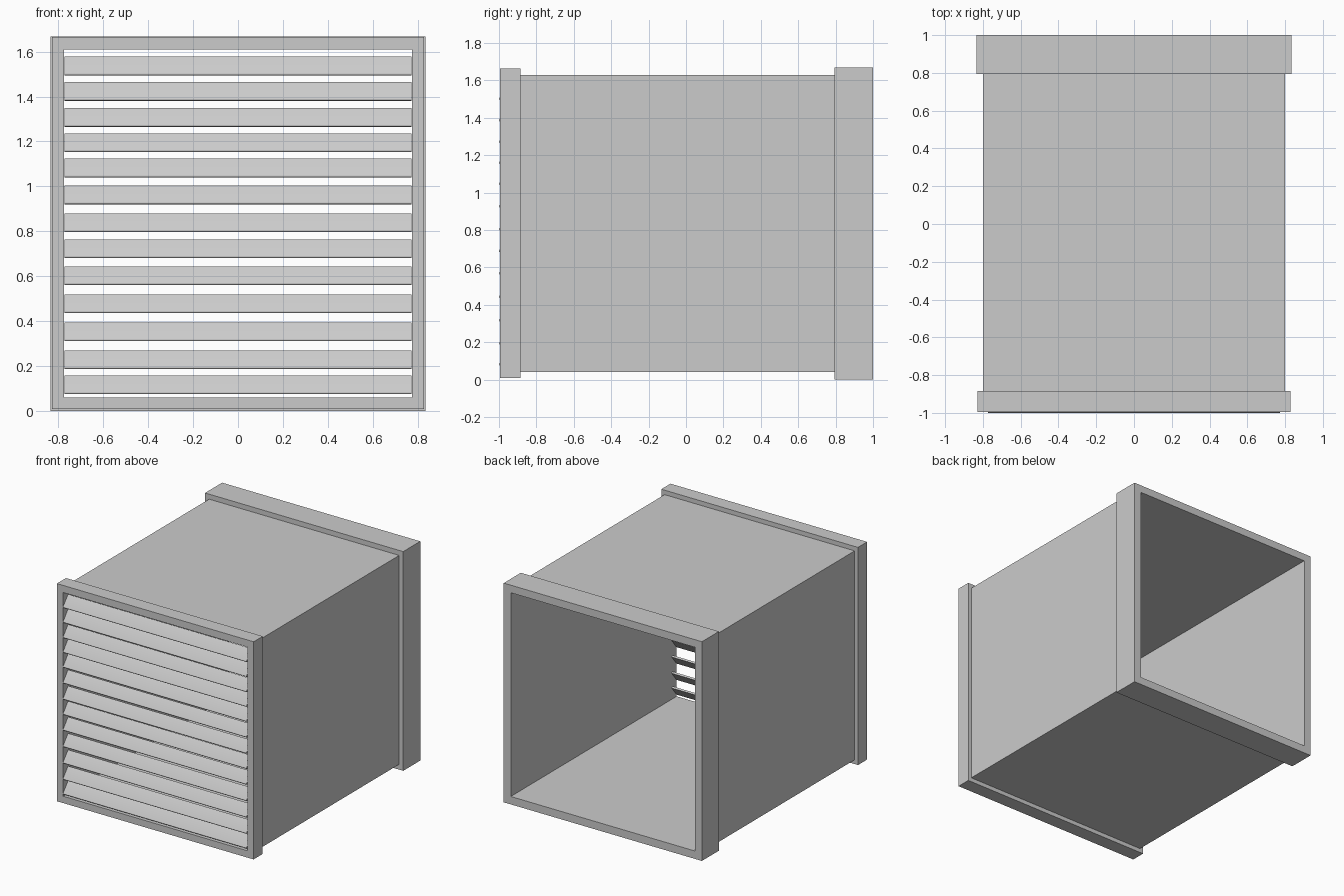
import bpy, bmesh, math

if "Cube" in bpy.data.objects:
    bpy.data.objects.remove(bpy.data.objects["Cube"])

INNER = (0.775, 0.06, 1.61)  # half width, bottom, top of the clear opening


def add_object(name, bm):
    bmesh.ops.recalc_face_normals(bm, faces=bm.faces)
    mesh = bpy.data.meshes.new(name)
    bm.to_mesh(mesh)
    bm.free()
    ob = bpy.data.objects.new(name, mesh)
    bpy.context.collection.objects.link(ob)
    return ob


def sleeve(name, half, z0, z1, y0, y1):
    """Rectangular open tube along y with the shared inner opening."""
    bm = bmesh.new()
    loops = []
    for w, a, b, y in ((half, z0, z1, y0), (half, z0, z1, y1),
                       (*INNER, y1), (*INNER, y0)):
        loops.append([bm.verts.new(p) for p in
                      ((-w, y, a), (w, y, a), (w, y, b), (-w, y, b))])
    for k in range(4):
        p, q = loops[k], loops[(k + 1) % 4]
        for i in range(4):
            j = (i + 1) % 4
            bm.faces.new((p[i], p[j], q[j], q[i]))
    return add_object(name, bm)


# Duct body and the collars at both ends
sleeve("duct_body", 0.80, 0.04, 1.63, -0.885, 0.795)
sleeve("front_frame", 0.828, 0.008, 1.664, -0.995, -0.885)
sleeve("rear_collar", 0.834, 0.0, 1.668, 0.795, 1.0)


def slat(name, top):
    """Tilted louver blade with a rounded lower front edge."""
    r = 0.007
    cy, cz = -1.0 + r, top - 0.083 + r
    ty, tz = -0.935, top
    tilt = math.atan2(tz - cz, ty - cy)
    profile = [(cy + r * math.cos(tilt + math.pi / 2 + k * math.pi / 6),
                cz + r * math.sin(tilt + math.pi / 2 + k * math.pi / 6))
               for k in range(7)]
    ny, nz = -math.sin(tilt) * r, math.cos(tilt) * r
    profile += [(ty - ny, tz - nz * 2), (ty + ny, tz)]
    bm = bmesh.new()
    w = INNER[0] - 0.003
    face = bm.faces.new([bm.verts.new((-w, y, z)) for y, z in profile])
    new = bmesh.ops.extrude_face_region(bm, geom=[face])["geom"]
    bmesh.ops.translate(bm, vec=(2 * w, 0, 0),
                        verts=[v for v in new if isinstance(v, bmesh.types.BMVert)])
    ob = add_object(name, bm)
    bpy.context.view_layer.objects.active = ob
    ob.select_set(True)
    bpy.ops.object.shade_smooth_by_angle(angle=math.radians(35))
    ob.select_set(False)


# Louver blades, from bottom to top
tops = (0.158, 0.27, 0.394, 0.519, 0.644, 0.764, 0.88,
        1.003, 1.123, 1.236, 1.348, 1.464, 1.577)
for i, z in enumerate(tops):
    slat(f"louver_slat_{i + 1}", z)
